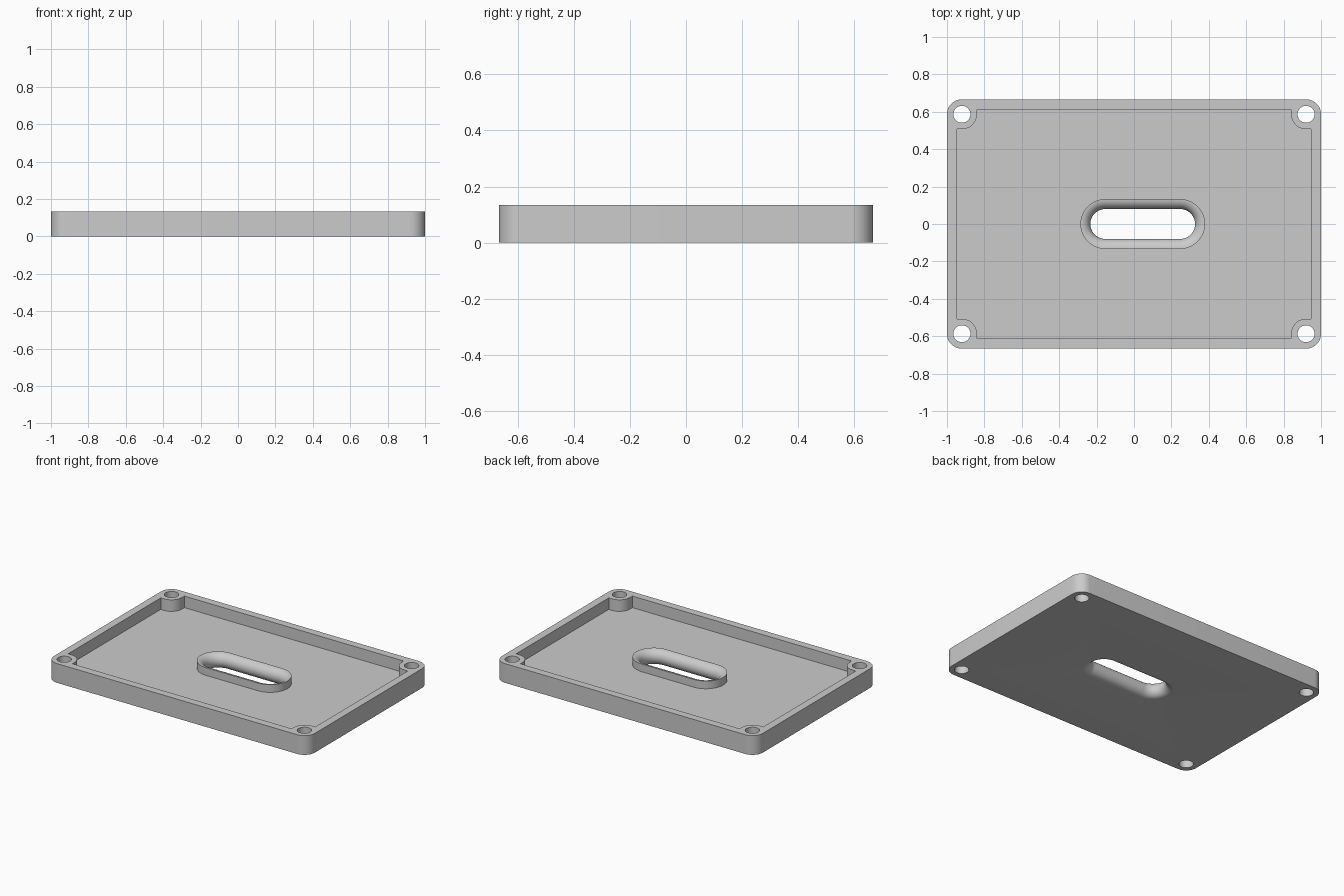
import bpy, bmesh, math
from mathutils import Vector

if "Cube" in bpy.data.objects:
    bpy.data.objects.remove(bpy.data.objects["Cube"])

U = 2 / 75                                   # one design unit
HX, HY, H = 37.5 * U, 25 * U, 5 * U          # half sizes and height
FLOOR, WALL = 2 * U, 2 * U
R = 3 * U                                    # corner and boss radius
CX, CY = HX - R, HY - R                      # screw hole centres
SLOT_X, SLOT_HALF, SLOT_R = 1.75 * U, 7.5 * U, 5 * U
LIP = 2 * U                                  # rounded lip radius


def arc(cx, cy, r, a0, a1, n):
    return [(cx + r * math.cos(math.radians(a0 + (a1 - a0) * i / n)),
             cy + r * math.sin(math.radians(a0 + (a1 - a0) * i / n))) for i in range(n + 1)]


def four_corners(pts):
    """Repeat a first-quadrant corner path around the rectangle."""
    out = []
    for sx, sy in ((1, 1), (-1, 1), (-1, -1), (1, -1)):
        out += [(sx * x, sy * y) for x, y in (pts if sx * sy > 0 else pts[::-1])]
    return out


def slot(r):
    return (arc(SLOT_X + SLOT_HALF, 0, r, -90, 90, 24)
            + arc(SLOT_X - SLOT_HALF, 0, r, 90, 270, 24))


bm = bmesh.new()


def ring(pts, z):
    vs = [bm.verts.new((x, y, z)) for x, y in pts]
    return vs, [bm.edges.new((vs[i - 1], vs[i])) for i in range(len(vs))]


def bridge(a, b):
    for i in range(len(a[0])):
        bm.faces.new((a[0][i - 1], a[0][i], b[0][i], b[0][i - 1]))


def fill(rings, up):
    bmesh.ops.triangle_fill(bm, use_beauty=True, use_dissolve=False,
                            edges=[e for r in rings for e in r[1]], normal=Vector((0, 0, up)))


# outer wall
outline = four_corners(arc(CX, CY, R, 0, 90, 12))
out_low, out_high = ring(outline, 0), ring(outline, H)
bridge(out_low, out_high)

# pocket wall that steps around the corner bosses
pocket = four_corners([(HX - WALL, CY - R)] + arc(CX, CY, R, -90, -180, 12)
                      + [(CX - R, HY - WALL)])
in_low, in_high = ring(pocket, FLOOR), ring(pocket, H)
bridge(in_high, in_low)

# screw holes
holes_low, holes_high = [], []
for sx in (-1, 1):
    for sy in (-1, 1):
        circle = arc(sx * CX, sy * CY, 1.7 * U, 0, 360, 32)[:-1]
        holes_low.append(ring(circle, 0))
        holes_high.append(ring(circle, H))
        bridge(holes_high[-1], holes_low[-1])

# slot collar: straight outside, half-round lip inside
collar = [ring(slot(SLOT_R), FLOOR)]
for i in range(17):
    a = math.pi * i / 16
    collar.append(ring(slot(SLOT_R - LIP * math.sin(a)), LIP + LIP * math.cos(a)))
for a, b in zip(collar, collar[1:]):
    bridge(a, b)

# flat faces: underside, rim and pocket floor
fill([out_low, collar[-1]] + holes_low, -1)
fill([out_high, in_high] + holes_high, 1)
fill([in_low, collar[0]], 1)
bmesh.ops.recalc_face_normals(bm, faces=bm.faces[:])

mesh = bpy.data.meshes.new("cover_plate")
bm.to_mesh(mesh)
bm.free()
plate = bpy.data.objects.new("cover_plate", mesh)
bpy.context.collection.objects.link(plate)

grey = bpy.data.materials.new("light_grey")
grey.diffuse_color = (0.6, 0.6, 0.6, 1)
grey.use_nodes = True
grey.node_tree.nodes["Principled BSDF"].inputs["Base Color"].default_value = grey.diffuse_color
mesh.materials.append(grey)

bpy.context.view_layer.objects.active = plate
plate.select_set(True)
bpy.ops.object.shade_smooth_by_angle(angle=math.radians(30))
